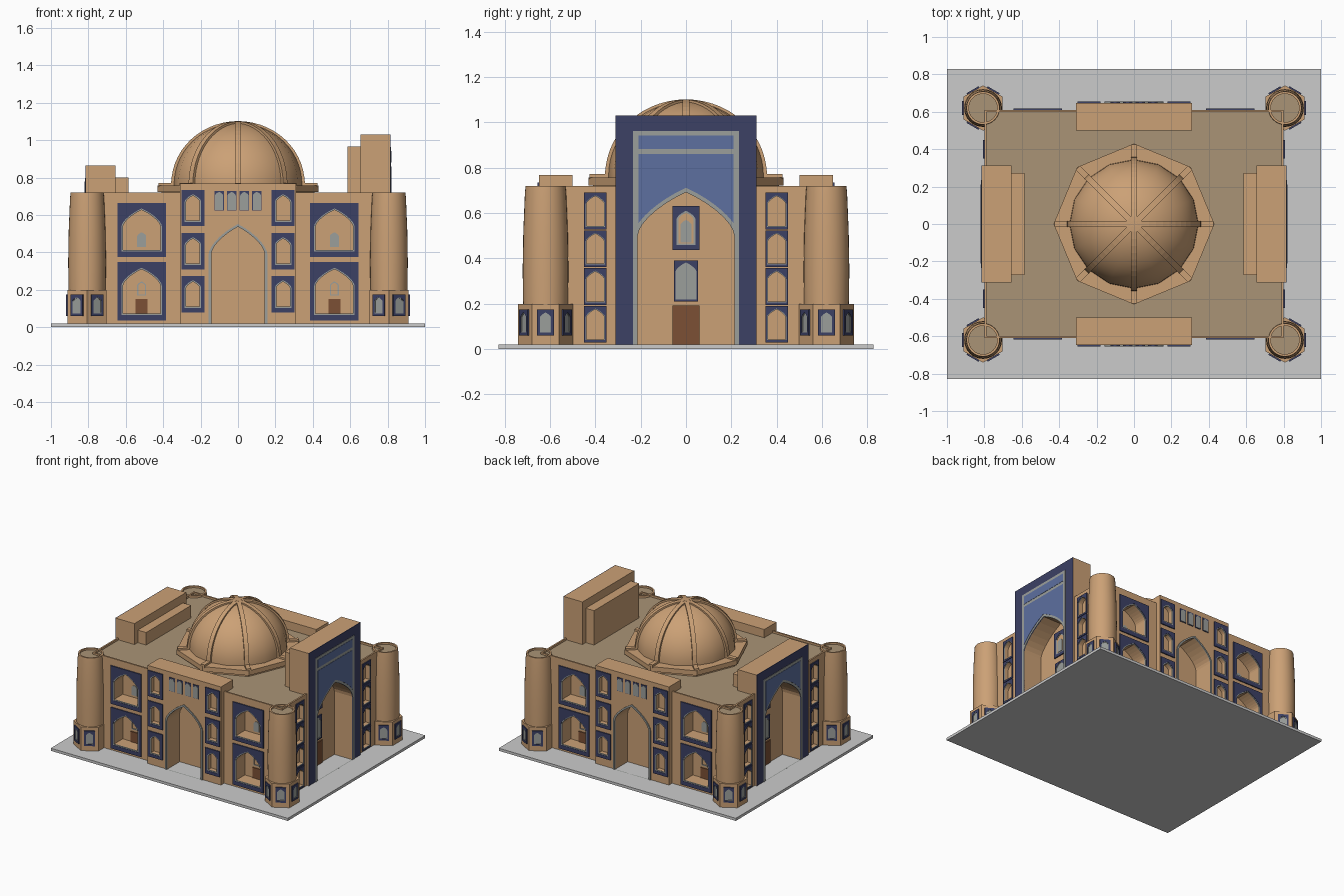
import bpy, bmesh, math
from mathutils import Matrix, Vector

if "Cube" in bpy.data.objects:
    bpy.data.objects.remove(bpy.data.objects["Cube"])

def material(name, rgb):
    m = bpy.data.materials.new(name)
    m.diffuse_color = (*rgb, 1)
    m.use_nodes = True
    m.node_tree.nodes["Principled BSDF"].inputs["Base Color"].default_value = m.diffuse_color
    return m

TAN = material("sandstone", (0.60, 0.355, 0.18))
ROOF = material("roof_brown", (0.40, 0.295, 0.18))
STONE = material("pale_stone", (0.60, 0.60, 0.60))
GRAY = material("gray_trim", (0.33, 0.345, 0.33))
NAVY = material("navy_tile", (0.045, 0.052, 0.13))
BLUE = material("blue_tile", (0.11, 0.16, 0.35))
WOOD = material("door_wood", (0.20, 0.08, 0.035))
I = Matrix.Identity(4)
cutters = []

def add(name, mesh, *mats):
    for m in mats:
        mesh.materials.append(m)
    ob = bpy.data.objects.new(name, mesh)
    bpy.context.collection.objects.link(ob)
    return ob

def solid(loops, M, d0, d1):
    """Outline (first loop) with holes, extruded along local z from d0 to d1."""
    bm = bmesh.new()
    for loop in loops:
        vs = [bm.verts.new((x, y, d0)) for x, y in loop]
        if len(loops) == 1:
            bm.faces.new(vs)
        else:
            for a, b in zip(vs, vs[1:] + vs[:1]):
                bm.edges.new((a, b))
    if len(loops) > 1:
        bmesh.ops.triangle_fill(bm, edges=bm.edges[:], normal=(0, 0, 1))
    r = bmesh.ops.extrude_face_region(bm, geom=bm.faces[:])
    bmesh.ops.translate(bm, vec=(0, 0, d1 - d0),
                        verts=[g for g in r["geom"] if isinstance(g, bmesh.types.BMVert)])
    bmesh.ops.recalc_face_normals(bm, faces=bm.faces[:])
    mesh = bpy.data.meshes.new("part")
    bm.to_mesh(mesh)
    bm.free()
    mesh.transform(M)
    return mesh

def plate(name, loops, mat, M=I, d0=0.0, d1=0.008):
    return add(name, solid(loops, M, d0, d1), mat)

def cut(loop, M, depth):
    cutters.append(solid([loop], M, -depth, 0.03))

def rect(x0, x1, y0, y1):
    return [(x0, y0), (x1, y0), (x1, y1), (x0, y1)]

def ngon(n, r, cx=0, cy=0, a0=0.0):
    return [(cx + r * math.cos(a0 + k * math.tau / n), cy + r * math.sin(a0 + k * math.tau / n)) for k in range(n)]

def arch_curve(u, spring, top, w, n=7):
    half = []
    for k in range(n + 1):
        t = k / n * math.pi / 2
        half.append((w * math.cos(t), spring + (top - spring) * 0.5 * (math.sin(t) + 1 - math.cos(t))))
    half[-1] = (0, top)
    return [(u + x, v) for x, v in half] + [(u - x, v) for x, v in reversed(half[:-1])]

def arch(u, v0, top, w, spring=None):
    spring = top - w * 0.9 if spring is None else spring
    return [(u - w, v0), (u + w, v0)] + arch_curve(u, spring, top, w)

def facade(angle, dist, cx=0, cy=0):
    """Local x across the wall, y up, z outward; angle 0 is the front."""
    return (Matrix.Translation((cx, cy, 0)) @ Matrix.Rotation(math.radians(angle), 4, 'Z')
            @ Matrix.Translation((0, -dist, 0)) @ Matrix.Rotation(math.pi / 2, 4, 'X'))

def window(name, M, u, v0, v1, hw, w, m, trim=0.008, depth=0.0, pane=None, at=0.0):
    """Navy tile frame, gray arch trim, then a carved niche and/or a pane."""
    a, b = arch(u, v0 + m, v1 - m, w), arch(u, v0 + m + trim, v1 - m - trim, w - trim)
    plate(name + "_frame", [rect(u - hw, u + hw, v0, v1), a], NAVY, M, at, at + 0.008)
    plate(name + "_trim", [a, b], GRAY, M, at, at + 0.006)
    if depth:
        cut(b, M, depth)
    if pane:
        plate(name + "_pane", [b], pane, M, at, at + 0.003)

def lathe(name, profile, steps, center, mats, rule=None):
    bm = bmesh.new()
    vs = [bm.verts.new((r, 0, z)) for r, z in profile]
    es = [bm.edges.new(p) for p in zip(vs, vs[1:])]
    bmesh.ops.spin(bm, geom=vs + es, cent=(0, 0, 0), axis=(0, 0, 1), angle=math.tau, steps=steps)
    bmesh.ops.remove_doubles(bm, verts=bm.verts[:], dist=1e-4)
    bmesh.ops.recalc_face_normals(bm, faces=bm.faces[:])
    for f in bm.faces:
        f.smooth = True
        if rule:
            f.material_index = rule(f)
    mesh = bpy.data.meshes.new(name)
    bm.to_mesh(mesh)
    bm.free()
    mesh.set_sharp_from_angle(angle=math.radians(35))
    mesh.transform(Matrix.Translation(center))
    return add(name, mesh, *mats)

# Ground slab, main block, parapet and roof
plate("base_slab", [rect(-1, 1, -0.828, 0.828)], STONE, I, 0, 0.02)
carved = [plate("main_block", [rect(-0.80, 0.80, -0.61, 0.61)], TAN, I, 0.015, 0.70)]
plate("parapet", [rect(-0.80, 0.80, -0.61, 0.61), rect(-0.788, 0.788, -0.598, 0.598)], TAN, I, 0.70, 0.72)
plate("roof", [rect(-0.788, 0.788, -0.598, 0.598)], ROOF, I, 0.699, 0.705)

# Front and back walls with the central porch
for ang in (0, 180):
    s = -1 if ang == 0 else 1
    carved.append(plate("porch", [rect(-0.31, 0.31, *sorted((s * 0.50, s * 0.648)))], TAN, I, 0.015, 0.768))
    P = facade(ang, 0.648)
    cut(arch(0, 0.005, 0.537, 0.143, 0.39), P, 0.15)
    plate("porch_arch_trim", [arch(0, 0.02, 0.552, 0.157, 0.39), arch(0, 0.02, 0.537, 0.143, 0.39)], GRAY, P)
    for u in (-0.101, -0.034, 0.034, 0.101):
        plate("porch_upper_tile", [rect(u - 0.025, u + 0.025, 0.625, 0.728)], NAVY, P, 0, 0.004)
        plate("porch_upper_pane", [arch(u, 0.628, 0.724, 0.022)], GRAY, P, 0, 0.007)
    W = facade(ang, 0.61)
    for sx in (-1, 1):
        for v0, v1 in ((0.08, 0.275), (0.31, 0.505), (0.54, 0.735)):
            window("porch_window", P, sx * 0.241, v0, v1, 0.062, 0.044, 0.024, depth=0.03)
        u = sx * 0.515
        window("bay_upper", W, u, 0.375, 0.665, 0.13, 0.108, 0.03, 0.008, depth=0.10)
        window("bay_lower", W, u, 0.035, 0.348, 0.13, 0.108, 0.03, 0.008, depth=0.10)
        plate("bay_upper_pane", [arch(u, 0.43, 0.508, 0.024)], GRAY, W, -0.101, -0.094)
        plate("bay_lower_trim", [arch(u, 0.17, 0.245, 0.024), arch(u, 0.176, 0.238, 0.018)], GRAY, W, -0.101, -0.094)
        plate("bay_door", [rect(u - 0.032, u + 0.032, 0.07, 0.152)], WOOD, W, -0.101, -0.093)

# Side walls with the tall tiled portals (right one is taller)
for ang, top, step in ((90, 1.03, 0.967), (-90, 0.865, 0.80)):
    s = 1 if ang > 0 else -1
    carved.append(plate("portal", [rect(*sorted((s * 0.655, s * 0.812)), -0.312, 0.312)], TAN, I, 0.015, top))
    plate("portal_rear_step", [rect(*sorted((s * 0.585, s * 0.66)), -0.272, 0.272)], TAN, I, 0.69, step)
    P = facade(ang, 0.812)
    opening = arch(0, 0.02, 0.692, 0.213, 0.50)
    cut(arch(0, 0.005, 0.692, 0.213, 0.50), P, 0.148)
    plate("portal_tiles", [rect(-0.312, 0.312, 0.02, top), opening], NAVY, P, 0, 0.004)
    ft = top - 0.067
    plate("portal_trim", [rect(-0.234, 0.234, 0.0201, ft), arch(0, 0.0202, 0.692, 0.213, 0.50)], GRAY, P, 0, 0.007)
    pt = ft - 0.02
    if ang > 0:
        plate("portal_band", [rect(-0.21, 0.21, 0.882, pt)], BLUE, P, 0, 0.009)
        pt = 0.86
    curve = [p for p in arch_curve(0, 0.50, 0.712, 0.232, 14) if abs(p[0]) < 0.21]
    plate("portal_spandrel", [[(-0.21, pt), (-0.21, curve[-1][1]), *reversed(curve),
                               (0.21, curve[0][1]), (0.21, pt)]], BLUE, P, 0, 0.009)
    # Niche back wall: door and two windows
    plate("portal_door", [rect(-0.06, 0.06, 0.02, 0.192)], WOOD, P, -0.149, -0.140)
    window("portal_low_window", P, 0, 0.21, 0.39, 0.053, 0.046, 0.008, 0.004, pane=GRAY, at=-0.148)
    window("portal_high_window", P, 0, 0.437, 0.632, 0.06, 0.042, 0.022, 0.008, pane=TAN, at=-0.148)
    plate("portal_high_pane", [arch(0, 0.47, 0.57, 0.024)], GRAY, P, -0.148, -0.142)
    W = facade(ang, 0.80)
    for u in (-0.40, 0.40):
        for v0 in (0.028, 0.195, 0.362, 0.528):
            window("side_window", W, u, v0, v0 + 0.162, 0.05, 0.043, 0.011, 0.004, depth=0.03)

# Carve every niche with one joined cutter
bm = bmesh.new()
for mesh in cutters:
    bm.from_mesh(mesh)
cm = bpy.data.meshes.new("niche_cutter")
bm.to_mesh(cm)
bm.free()
cutter = add("niche_cutter", cm, TAN)
cutter.hide_render = True
for ob in carved:
    mod = ob.modifiers.new("niches", 'BOOLEAN')
    mod.operation, mod.solver, mod.object = 'DIFFERENCE', 'EXACT', cutter
dg = bpy.context.evaluated_depsgraph_get()
baked = [bpy.data.meshes.new_from_object(ob.evaluated_get(dg)) for ob in carved]
for ob, mesh in zip(carved, baked):
    ob.modifiers.clear()
    ob.data = mesh
bpy.data.objects.remove(cutter)

# Corner towers on hexagonal bases
for cx in (-0.807, 0.807):
    for cy in (-0.62, 0.62):
        plate("tower_base", [ngon(6, 0.121, cx, cy, math.pi / 2)], TAN, I, 0.015, 0.20)
        lathe("tower", [(0.099, 0.19), (0.101, 0.35), (0.098, 0.52), (0.091, 0.69), (0.088, 0.72),
                        (0.076, 0.72), (0.076, 0.707), (0, 0.707)], 32, (cx, cy, 0), (TAN, ROOF),
              lambda f: 1 if f.calc_center_median().z < 0.7075 and f.calc_center_median().z > 0.7065 else 0)
        for k in range(6):
            a = 30 + 60 * k
            n = Matrix.Rotation(math.radians(a), 3, 'Z') @ Vector((0, -1, 0))
            if n.x * cx + n.y * cy > -0.5:
                window("tower_window", facade(a, 0.1048, cx, cy), 0, 0.06, 0.175, 0.037, 0.025, 0.014, 0.004, pane=GRAY)

# Dome on an octagonal plinth, with eight ribs
plate("dome_plinth", [ngon(8, 0.41)], TAN, I, 0.70, 0.725)
plate("dome_plinth_lip", [ngon(8, 0.43)], TAN, I, 0.722, 0.758)
arc = [k / 14 * math.pi / 2 for k in range(15)]
lathe("dome", [(0.345, 0.75)] + [(0.345 * math.cos(t), 0.765 + 0.327 * math.sin(t)) for t in arc],
      16, (0, 0, 0), (TAN,))
rib = ([(0.30, 0.75), (0.425, 0.75), (0.425, 0.772), (0.358, 0.772)]
       + [(0.357 * math.cos(t), 0.765 + 0.337 * math.sin(t)) for t in arc[1:]]
       + [(0.31 * math.cos(t), 0.765 + 0.29 * math.sin(t)) for t in reversed(arc[1:])])
for k in range(8):
    plate("dome_rib", [rib], TAN, facade(45 * k, 0), -0.016, 0.016)
